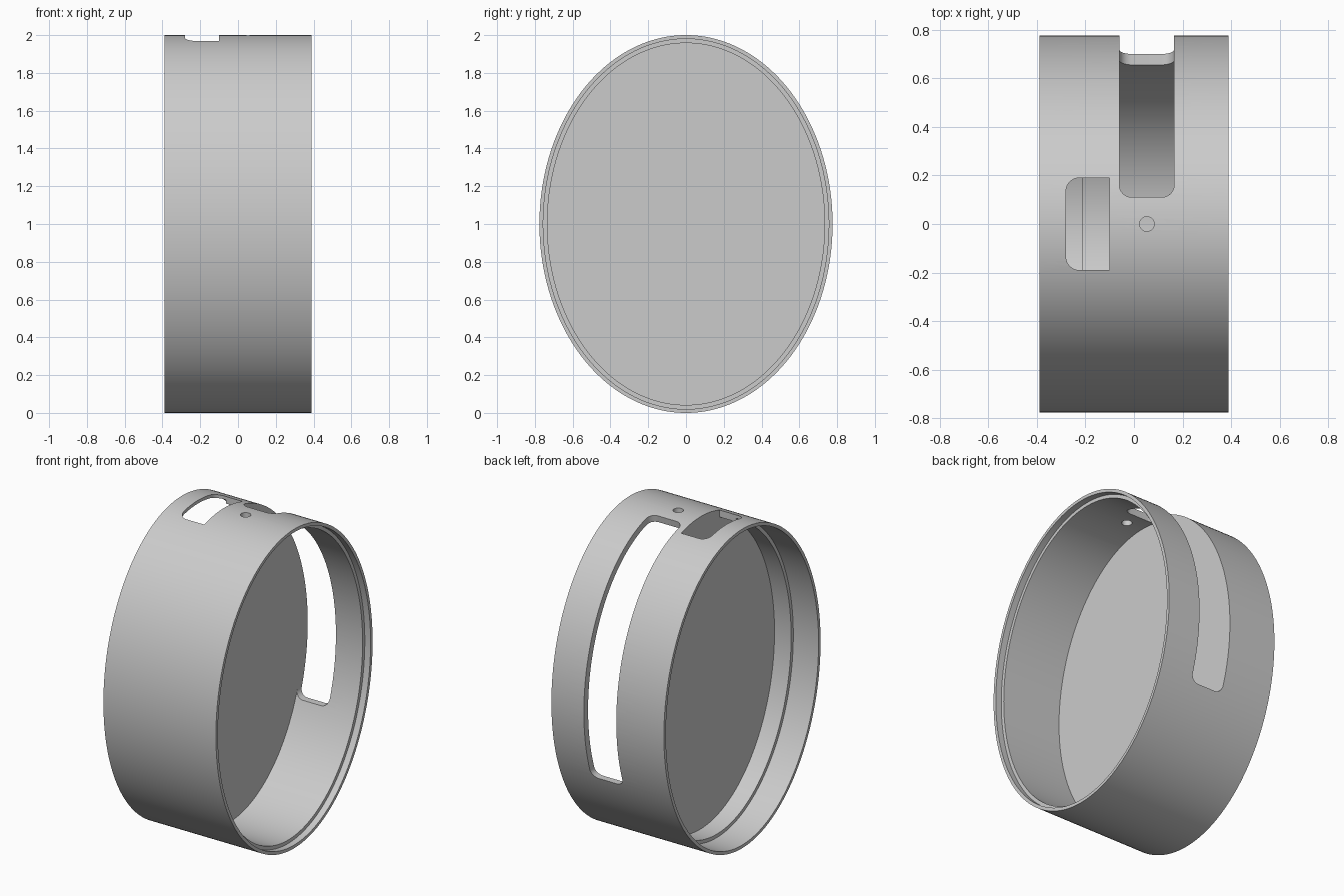
import bpy, bmesh
from math import sin, cos, pi, sqrt, radians

cube = bpy.data.objects.get("Cube")
if cube:
    bpy.data.objects.remove(cube, do_unlink=True)

RY, RZ, SEG = 0.776, 1.0, 192

grey = bpy.data.materials.new("plain grey")
grey.use_nodes = True
grey.diffuse_color = (0.6, 0.6, 0.6, 1)
grey.node_tree.nodes["Principled BSDF"].inputs["Base Color"].default_value = (0.6, 0.6, 0.6, 1)


def finish(name, bm):
    bmesh.ops.recalc_face_normals(bm, faces=bm.faces)
    mesh = bpy.data.meshes.new(name)
    bm.to_mesh(mesh)
    bm.free()
    mesh.materials.append(grey)
    ob = bpy.data.objects.new(name, mesh)
    bpy.context.collection.objects.link(ob)
    return ob


def sweep(name, rings, closed):
    """Skin a list of point rings, either closed into a loop or capped."""
    bm = bmesh.new()
    rows = [[bm.verts.new(p) for p in ring] for ring in rings]
    n = len(rows[0])
    for i in range(len(rows) if closed else len(rows) - 1):
        a, b = rows[i], rows[(i + 1) % len(rows)]
        for j in range(n):
            k = (j + 1) % n
            bm.faces.new((a[j], a[k], b[k], b[j]))
    if not closed:
        bm.faces.new(rows[0])
        bm.faces.new(rows[-1])
    return finish(name, bm)


def ellipse(x, inset):
    return [(x, (RY - inset) * cos(2 * pi * i / SEG),
             1 + (RZ - inset) * sin(2 * pi * i / SEG)) for i in range(SEG)]


def prism(name, outline):
    return sweep(name, [[(x, y, z) for x, y in outline] for z in (1.6, 2.2)], False)


# Oval shell with a recess at each end
profile = [(-0.39, 0), (0.39, 0), (0.39, 0.02), (0.35, 0.02),
           (0.35, 0.042), (-0.215, 0.042), (-0.215, 0.02), (-0.39, 0.02)]
shell = sweep("shell", [ellipse(x, o) for x, o in profile], True)

# Dividing wall inside the shell
wall = sweep("dividing_wall", [ellipse(-0.10, 0.041), ellipse(-0.06, 0.041)], False)

# Long curved slot down the back, with rounded ends
x0, x1, corner = -0.06, 0.165, 0.05
t0, t1 = radians(-25.5), radians(81.8)
steps, round_steps = 80, 8
dt0, dt1 = corner / 0.93, corner / 0.78
angles = [t0 + dt0 * (1 - cos(pi / 2 * i / round_steps)) for i in range(round_steps)]
angles += [t0 + dt0 + (t1 - t0 - dt0 - dt1) * i / steps for i in range(steps + 1)]
angles += [t1 - dt1 * (1 - cos(pi / 2 * i / round_steps)) for i in reversed(range(round_steps))]
rings = []
for t in angles:
    u = max(0, 1 - (t - t0) / dt0, 1 - (t1 - t) / dt1)
    inset = corner * (1 - sqrt(max(0, 1 - u * u)))
    y, z = RY * cos(t), 1 + RZ * sin(t)
    dy, dz = cos(t), max(0, sin(t))
    a, b = x0 + inset, x1 - inset
    rings.append([(x, y + s * dy, z + s * dz)
                  for x, s in ((a, -0.12), (b, -0.12), (b, 0.1), (a, 0.1))])
slot = sweep("slot_cutter", rings, False)

# Top window, rounded on its outer corners
r = 0.055
arc = [(-0.28 + r - r * sin(pi / 2 * i / 10), 0.19 - r + r * cos(pi / 2 * i / 10))
       for i in range(11)]
window = prism("window_cutter", [(-0.10, 0.19)] + arc
               + [(x, -y) for x, y in reversed(arc)] + [(-0.10, -0.19)])

# Small round hole in the top
hole = prism("hole_cutter", [(0.053 + 0.03 * cos(2 * pi * i / 32),
                              0.03 * sin(2 * pi * i / 32)) for i in range(32)])

# Cut the openings
bpy.context.view_layer.objects.active = shell
for cutter in (slot, window, hole):
    mod = shell.modifiers.new(cutter.name, "BOOLEAN")
    mod.operation = "DIFFERENCE"
    mod.solver = "EXACT"
    mod.object = cutter
    bpy.ops.object.modifier_apply(modifier=mod.name)
    bpy.data.objects.remove(cutter, do_unlink=True)

# Smooth the curved faces and keep the rims sharp
for ob in (shell, wall):
    bpy.ops.object.select_all(action="DESELECT")
    ob.select_set(True)
    bpy.context.view_layer.objects.active = ob
    bpy.ops.object.shade_smooth_by_angle(angle=radians(30))
